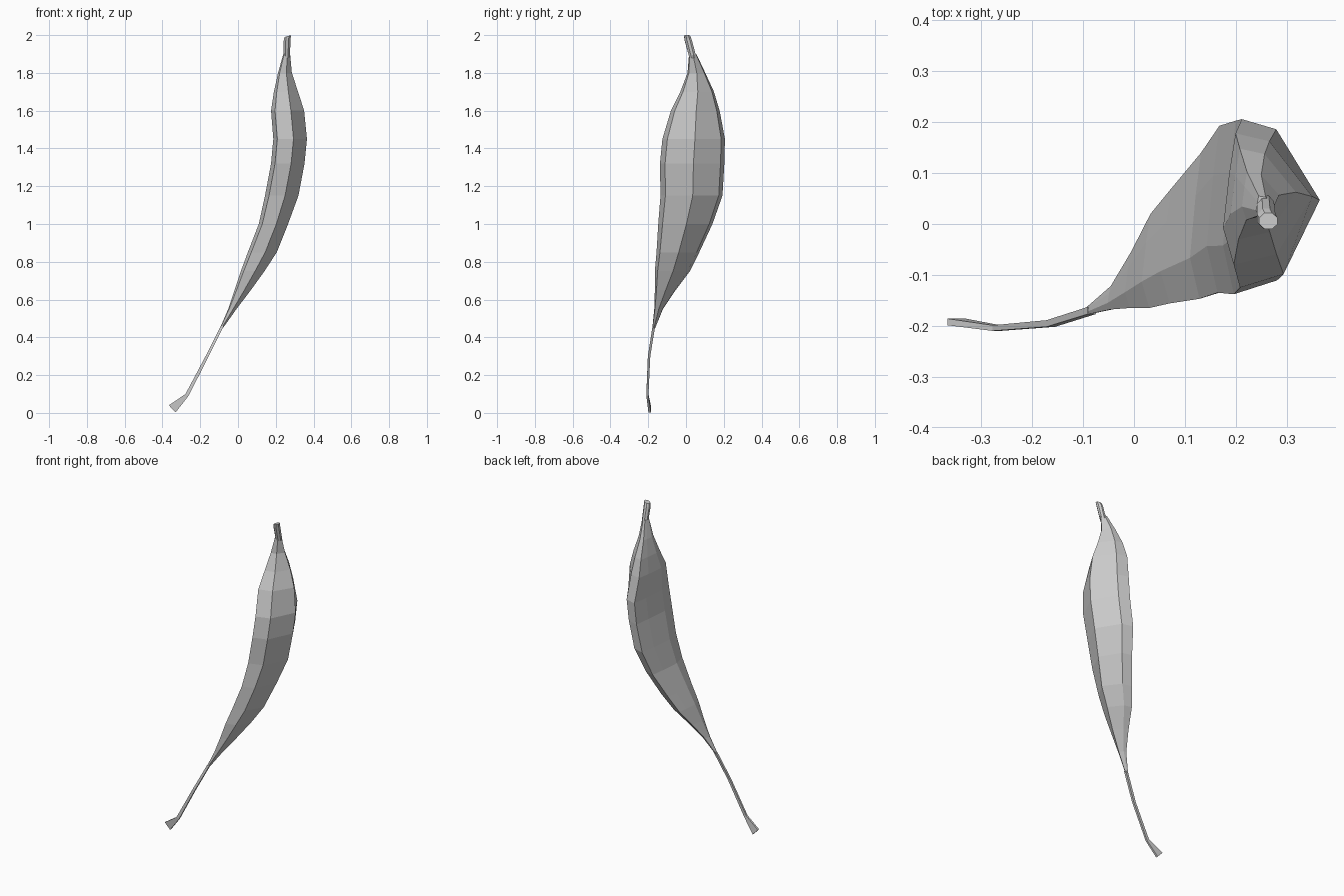
import bpy
import bmesh


def loft(name, section, rings):
    """Skin a unit section through rings of (z_left, z_right, x0, x1, y0, y1)."""
    bm = bmesh.new()
    loops = []
    for za, zb, x0, x1, y0, y1 in rings:
        loops.append([bm.verts.new((x0 + (x1 - x0) * u,
                                    y0 + (y1 - y0) * v,
                                    za + (zb - za) * u)) for u, v in section])
    n = len(section)
    for low, high in zip(loops, loops[1:]):
        for i in range(n):
            j = (i + 1) % n
            bm.faces.new((low[i], low[j], high[j], high[i]))
    bm.faces.new(loops[0])
    bm.faces.new(loops[-1])
    bmesh.ops.recalc_face_normals(bm, faces=bm.faces)
    mesh = bpy.data.meshes.new(name)
    bm.to_mesh(mesh)
    bm.free()
    obj = bpy.data.objects.new(name, mesh)
    bpy.context.collection.objects.link(obj)
    return obj


# Angular pod section: flattish inner side at -x, sharp keel at +x
pod_section = [(0.0, 0.28), (0.12, 0.0), (0.6, 0.08), (1.0, 0.52),
               (0.52, 0.94), (0.14, 1.0), (0.07, 0.7)]
square = [(0, 0), (1, 0), (1, 1), (0, 1)]
octagon = [(0.3, 0), (0.7, 0), (1, 0.3), (1, 0.7),
           (0.7, 1), (0.3, 1), (0, 0.7), (0, 0.3)]

# Curved, tapering pod
pod = [(0.45, -0.095, -0.079, -0.178, -0.163),
       (0.55, -0.052, -0.008, -0.168, -0.122),
       (0.65, -0.018, 0.068, -0.165, -0.055),
       (0.75, 0.015, 0.140, -0.165, 0.020),
       (0.85, 0.052, 0.205, -0.156, 0.070),
       (1.00, 0.110, 0.265, -0.147, 0.140),
       (1.15, 0.143, 0.320, -0.135, 0.193),
       (1.32, 0.175, 0.352, -0.138, 0.203),
       (1.45, 0.187, 0.365, -0.125, 0.206),
       (1.60, 0.175, 0.350, -0.080, 0.178),
       (1.70, 0.190, 0.318, -0.030, 0.148),
       (1.80, 0.212, 0.285, 0.008, 0.102),
       (1.90, 0.240, 0.276, 0.016, 0.055)]
loft("pod", pod_section, [(z, z, *r) for z, *r in pod])

# Neck at the top
loft("neck", octagon, [(1.88, 1.88, 0.241, 0.275, 0.018, 0.056),
                       (1.97, 1.98, 0.242, 0.278, -0.008, 0.030),
                       (1.99, 2.00, 0.246, 0.282, -0.010, 0.022)])

# Thin stalk with a flared, slanting foot
loft("stalk", square, [(0.04, 0.003, -0.366, -0.330, -0.199, -0.186),
                       (0.10, 0.09, -0.278, -0.262, -0.210, -0.199),
                       (0.30, 0.30, -0.172, -0.155, -0.202, -0.189),
                       (0.46, 0.46, -0.091, -0.075, -0.177, -0.163)])
